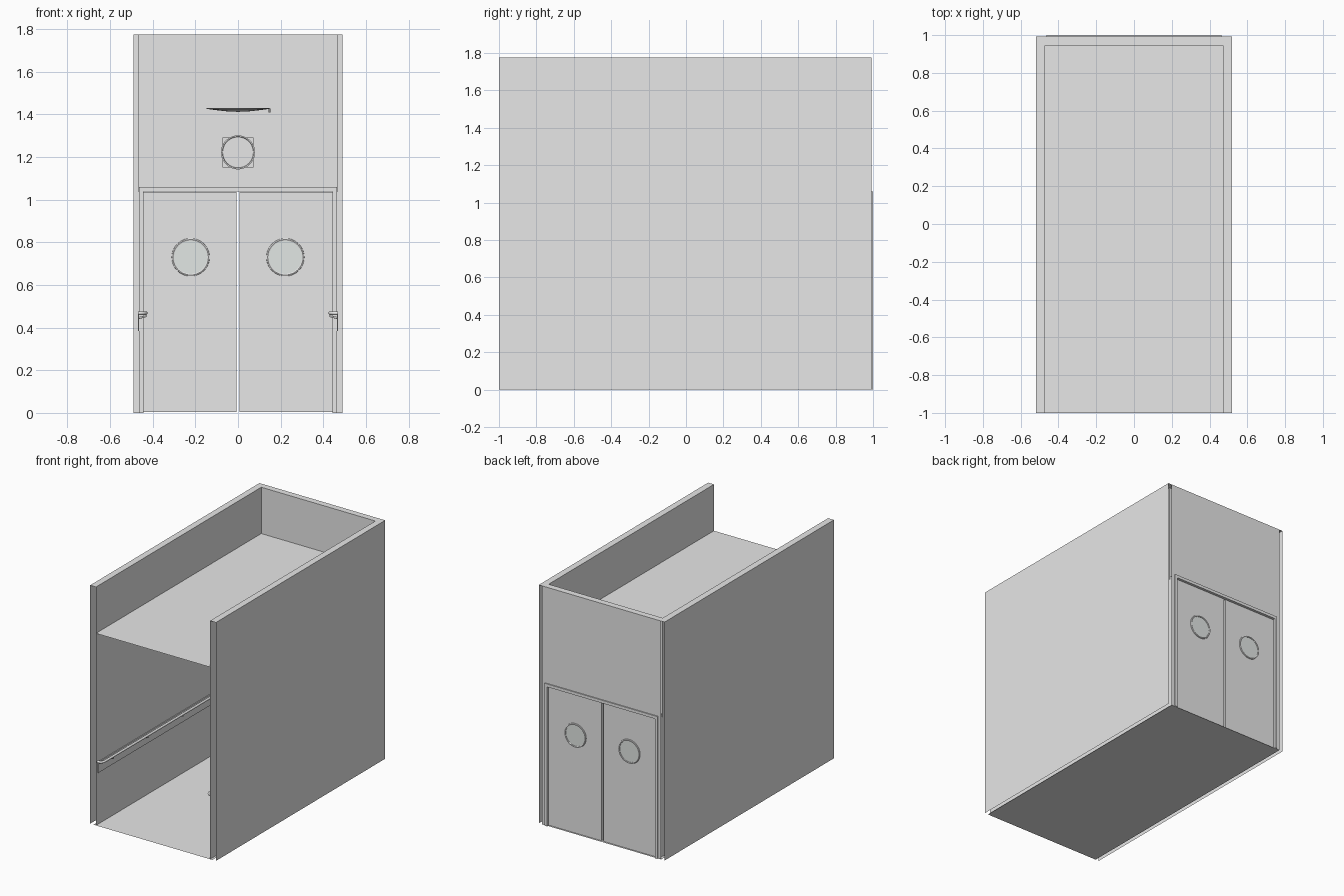
import bpy, bmesh, math
from mathutils import Matrix, Vector

cube = bpy.data.objects.get("Cube")
if cube:
    bpy.data.objects.remove(cube, do_unlink=True)


def material(name, color):
    m = bpy.data.materials.new(name)
    m.use_nodes = True
    m.diffuse_color = (*color, 1)
    m.node_tree.nodes["Principled BSDF"].inputs["Base Color"].default_value = (*color, 1)
    return m


GREY = material("plain grey", (0.8, 0.8, 0.8))
GLASS = material("pale glass", (0.96, 1.0, 0.98))


def finish(name, bm, mat=GREY, smooth=False):
    mesh = bpy.data.meshes.new(name)
    bm.to_mesh(mesh)
    bm.free()
    mesh.materials.append(mat)
    ob = bpy.data.objects.new(name, mesh)
    bpy.context.collection.objects.link(ob)
    if smooth:
        bpy.ops.object.select_all(action="DESELECT")
        ob.select_set(True)
        bpy.context.view_layer.objects.active = ob
        bpy.ops.object.shade_smooth_by_angle(angle=math.radians(35))
    return ob


def box(name, x, y, z, mat=GREY):
    """Box from (low, high) ranges; a range of zero size gives a flat sheet."""
    bm = bmesh.new()
    axes = (x, y, z)
    flat = [i for i in range(3) if axes[i][0] == axes[i][1]]
    if flat:
        a, b = [i for i in range(3) if i != flat[0]]
        verts = []
        for u, v in ((0, 0), (1, 0), (1, 1), (0, 1)):
            p = [r[0] for r in axes]
            p[a], p[b] = axes[a][u], axes[b][v]
            verts.append(bm.verts.new(p))
        bm.faces.new(verts)
    else:
        size = [r[1] - r[0] for r in axes]
        mid = [(r[0] + r[1]) / 2 for r in axes]
        bmesh.ops.create_cube(bm, size=1, matrix=Matrix.Translation(mid) @ Matrix.Diagonal((*size, 1)))
    return finish(name, bm, mat)


def lathe(name, profile, centre, axis, mat=GREY, steps=40):
    """Spin (radius, height) points about the given axis."""
    bm = bmesh.new()
    verts = [bm.verts.new((r, 0, h)) for r, h in profile]
    edges = [bm.edges.new(p) for p in zip(verts, verts[1:])]
    bmesh.ops.spin(bm, geom=verts + edges, axis=(0, 0, 1), cent=(0, 0, 0),
                   angle=math.tau, steps=steps, use_duplicate=False)
    bmesh.ops.remove_doubles(bm, verts=bm.verts, dist=1e-5)
    bmesh.ops.recalc_face_normals(bm, faces=bm.faces)
    turn = Vector((0, 0, 1)).rotation_difference(Vector(axis)).to_matrix().to_4x4()
    bm.transform(Matrix.Translation(centre) @ turn)
    return finish(name, bm, mat, True)


def tube(name, points, radius):
    cu = bpy.data.curves.new(name, "CURVE")
    cu.dimensions = "3D"
    cu.bevel_depth, cu.bevel_resolution, cu.use_fill_caps = radius, 3, True
    sp = cu.splines.new("POLY")
    sp.points.add(len(points) - 1)
    for p, co in zip(sp.points, points):
        p.co = (*co, 1)
    cu.materials.append(GREY)
    ob = bpy.data.objects.new(name, cu)
    bpy.context.collection.objects.link(ob)


# Main measures
TOP, CEILING = 1.775, 1.43
OUT, IN, BACK = 0.518, 0.47, 0.49
Y_FRONT, Y_IN, Y_OUT = -1.0, 0.945, 0.992
JAMB_IN, JAMB_OUT, HEAD_IN, HEAD_OUT = 0.443, 0.464, 1.038, 1.06

# Floor, ceiling and back wall sheets
box("floor", (-BACK, BACK), (Y_FRONT, Y_OUT), (0, 0))
box("ceiling", (-IN, IN), (Y_FRONT, Y_IN), (CEILING, CEILING))
box("back_wall_inner", (-IN, IN), (Y_IN, Y_IN), (HEAD_IN, TOP))
box("back_wall_outer", (-BACK, BACK), (Y_OUT, Y_OUT), (HEAD_IN, TOP))
box("back_wall_cap", (-IN, IN), (Y_IN, Y_OUT), (TOP, TOP))

# Door frame head
box("door_frame_head", (-JAMB_OUT, JAMB_OUT), (0.937, 1.0), (HEAD_IN, HEAD_OUT))

for side, s in (("left", 1), ("right", -1)):
    def span(a, b):
        return tuple(sorted((s * a, s * b)))

    # Hollow side wall, open at its front and bottom
    box(side + "_wall_outer", span(OUT, OUT), (Y_FRONT, Y_OUT), (0, TOP))
    box(side + "_wall_inner", span(IN, IN), (Y_FRONT, Y_IN), (0, TOP))
    box(side + "_wall_cap", span(IN, OUT), (Y_FRONT, Y_OUT), (TOP, TOP))
    box(side + "_back_strip", span(JAMB_IN, BACK), (Y_OUT, Y_OUT), (0, HEAD_IN))

    # Door jamb and door leaf
    box(side + "_door_jamb", span(JAMB_IN, JAMB_OUT), (0.937, 1.0), (0, HEAD_OUT))
    box(side + "_door", span(0.007, JAMB_IN), (0.955, 0.983), (0.003, HEAD_IN - 0.002))

    # Round window with a raised rim on both faces
    for face, y, d in (("inside", 0.955, -1), ("outside", 0.983, 1)):
        centre = (s * 0.222, y, 0.73)
        lathe(f"{side}_window_glass_{face}", [(0, 0.002), (0.078, 0.002), (0.078, 0)],
              centre, (0, d, 0), GLASS)
        lathe(f"{side}_window_rim_{face}",
              [(0.078, 0), (0.078, 0.005), (0.083, 0.007), (0.088, 0.005), (0.089, 0)],
              centre, (0, d, 0))

    # Wall guard and handrail with ends turned into the wall
    box(side + "_wall_guard", span(0.464, IN), (-0.98, 0.92), (0.385, 0.465))
    path = []
    bend, rail_x, rail_z = 0.03, 0.433, 0.468
    for end, sign in ((-0.98, 1), (0.92, -1)):
        arc = [(s * IN, end, rail_z)]
        for i in range(6):
            a = i / 5 * math.pi / 2
            arc.append((s * (rail_x + bend * (1 - math.sin(a))),
                        end + sign * bend * (1 - math.cos(a)), rail_z))
        path += arc if sign == 1 else arc[::-1]
    tube(side + "_handrail", path, 0.009)
    for i in range(5):
        y = -0.85 + i * 0.41
        tube(f"{side}_rail_bracket_{i}",
             [(s * rail_x, y, rail_z), (s * rail_x, y, 0.453), (s * 0.466, y, 0.445)], 0.005)

# Round wall dial on its square base above the doors
box("dial_base", (-0.073, 0.073), (0.937, Y_IN), (1.15, 1.292))
lathe("dial", [(0, 0.008), (0.072, 0.008), (0.074, 0.014), (0.08, 0.014), (0.08, 0)],
      (0, 0.937, 1.222), (0, -1, 0))

# Shallow ceiling lamp with a small pull knob
lathe("ceiling_lamp", [(0, 0.018), (0.06, 0.015), (0.11, 0.009), (0.148, 0.004), (0.148, 0)],
      (0, 0, CEILING), (0, 0, -1))
tube("lamp_pull", [(0.148, 0, 1.428), (0.148, 0, 1.41)], 0.004)
